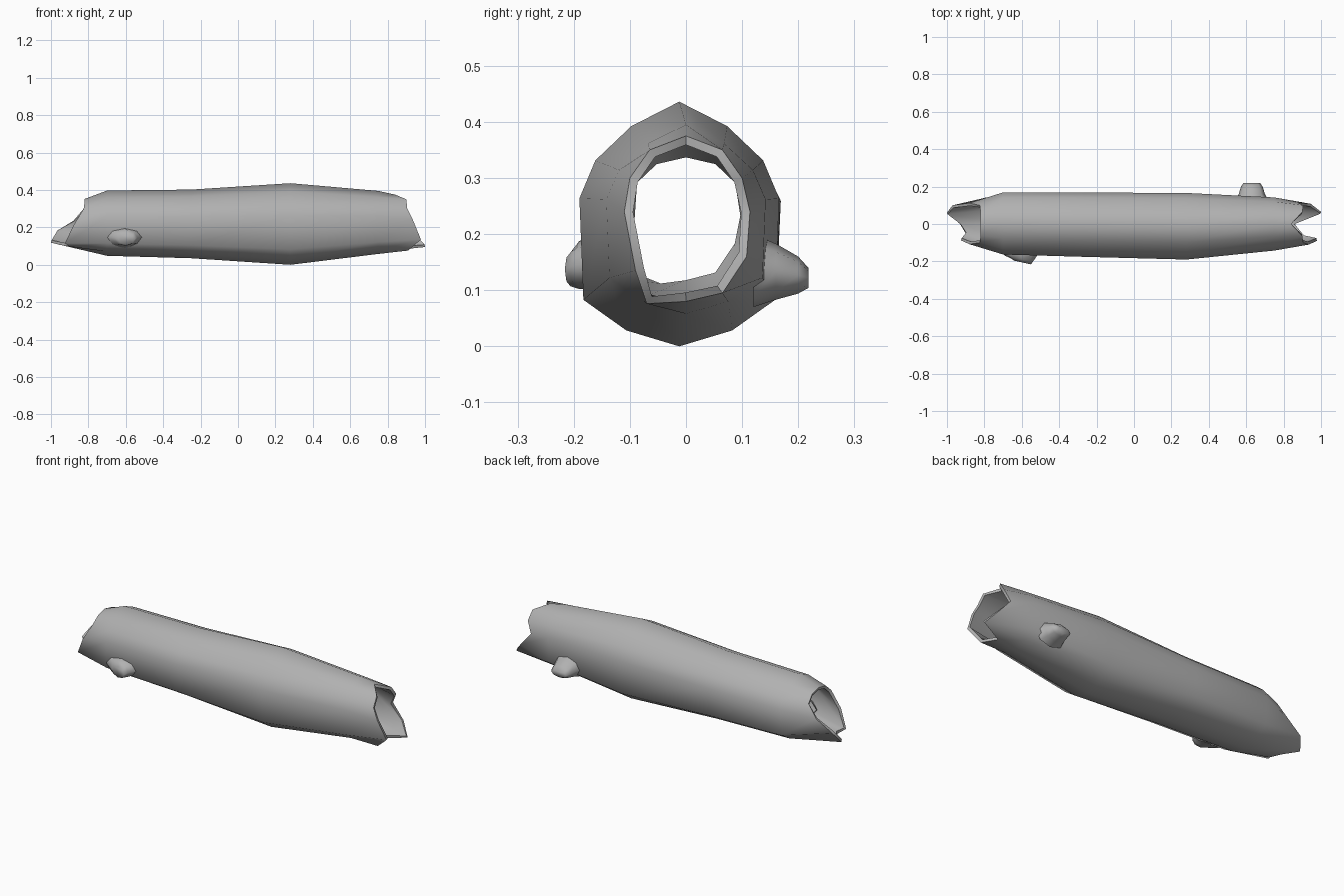
import bpy, bmesh, math

if "Cube" in bpy.data.objects:
    bpy.data.objects.remove(bpy.data.objects["Cube"])

# Dark grey bark
bark = bpy.data.materials.new("bark_grey")
bark.diffuse_color = (.44, .44, .44, 1)
bark.use_nodes = True
bark.node_tree.nodes["Principled BSDF"].inputs["Base Color"].default_value = bark.diffuse_color


def loft(name, rings, cap=False, wall=0, angle=75):
    """Skin a list of equal-length point rings into a tube, optionally with a wall."""
    bm = bmesh.new()
    loops = [[bm.verts.new(p) for p in ring] for ring in rings]
    n = len(rings[0])
    for a, b in zip(loops, loops[1:]):
        for i in range(n):
            j = (i + 1) % n
            bm.faces.new((a[i], a[j], b[j], b[i]))
    if cap:
        bm.faces.new(loops[-1])
    bmesh.ops.recalc_face_normals(bm, faces=bm.faces)
    mesh = bpy.data.meshes.new(name)
    bm.to_mesh(mesh)
    bm.free()
    mesh.materials.append(bark)
    obj = bpy.data.objects.new(name, mesh)
    bpy.context.collection.objects.link(obj)
    bpy.ops.object.select_all(action='DESELECT')
    bpy.context.view_layer.objects.active = obj
    obj.select_set(True)
    if wall:
        mod = obj.modifiers.new("wall", 'SOLIDIFY')
        mod.thickness = wall
        mod.offset = -1
        bpy.ops.object.modifier_apply(modifier=mod.name)
    bpy.ops.object.shade_smooth_by_angle(angle=math.radians(angle))
    return obj


# Trunk cross-section, from the top round through +y (unit half-width and half-height)
PROFILE = [(0, 1), (.48, .8), (.84, .52), (1, .21), (.96, -.62), (.53, -.87),
           (0, -1), (-.53, -.87), (-.96, -.62), (-1, .21), (-.84, .52), (-.48, .8)]
# Trunk stations: x, y centre, half-width, z bottom, z top
STATIONS = [(-.70, .003, .166, .048, .397), (-.25, -.004, .172, .035, .402),
            (.28, -.012, .178, .0, .436), (.75, 0, .142, .058, .395)]
# Broken rims, point by point in the same order as the profile
LEFT_RIM = [(-.82, 0, .352), (-.82, .06, .338), (-.825, .10, .30), (-.88, .112, .235),
            (-.97, .10, .175), (-1.0, .06, .118), (-.93, .0, .102), (-.90, -.05, .097),
            (-.925, -.088, .115), (-.88, -.108, .21), (-.825, -.10, .30), (-.82, -.06, .338)]
RIGHT_RIM = [(.84, 0, .375), (.90, .065, .35), (.905, .10, .30), (.875, .114, .24),
             (.945, .108, .16), (1.0, .065, .095), (.86, 0, .08), (.91, -.07, .076),
             (.978, -.09, .135), (.935, -.11, .24), (.905, -.10, .30), (.90, -.065, .35)]

rings = [LEFT_RIM]
for x, yc, w, z0, z1 in STATIONS:
    rings.append([(x, yc + w * p, (z0 + z1) / 2 + (z1 - z0) / 2 * q) for p, q in PROFILE])
rings.append(RIGHT_RIM)

# Hollow trunk with a thin wall
loft("hollow_log", rings, wall=.016)


def stub(name, sections, sides=8):
    """Branch stump: sections are x, y, z, x radius, z radius, tip slant."""
    rings = []
    for x, y, z, rx, rz, slant in sections:
        ring = []
        for k in range(sides):
            a = 2 * math.pi * k / sides
            ring.append((x + rx * math.cos(a), y + slant * math.cos(a), z + rz * math.sin(a)))
        rings.append(ring)
    loft(name, rings, cap=True, angle=90)


# Broken branch stumps
stub("front_branch_stump", [(-.605, -.13, .145, .11, .055, 0), (-.605, -.168, .147, .088, .046, 0),
                            (-.60, -.190, .145, .062, .043, -.008), (-.595, -.206, .137, .045, .03, -.010)])
stub("back_branch_stump", [(.63, .12, .135, .09, .065, 0), (.63, .16, .133, .070, .05, 0),
                           (.63, .20, .127, .058, .033, 0), (.63, .218, .122, .045, .018, 0)])
